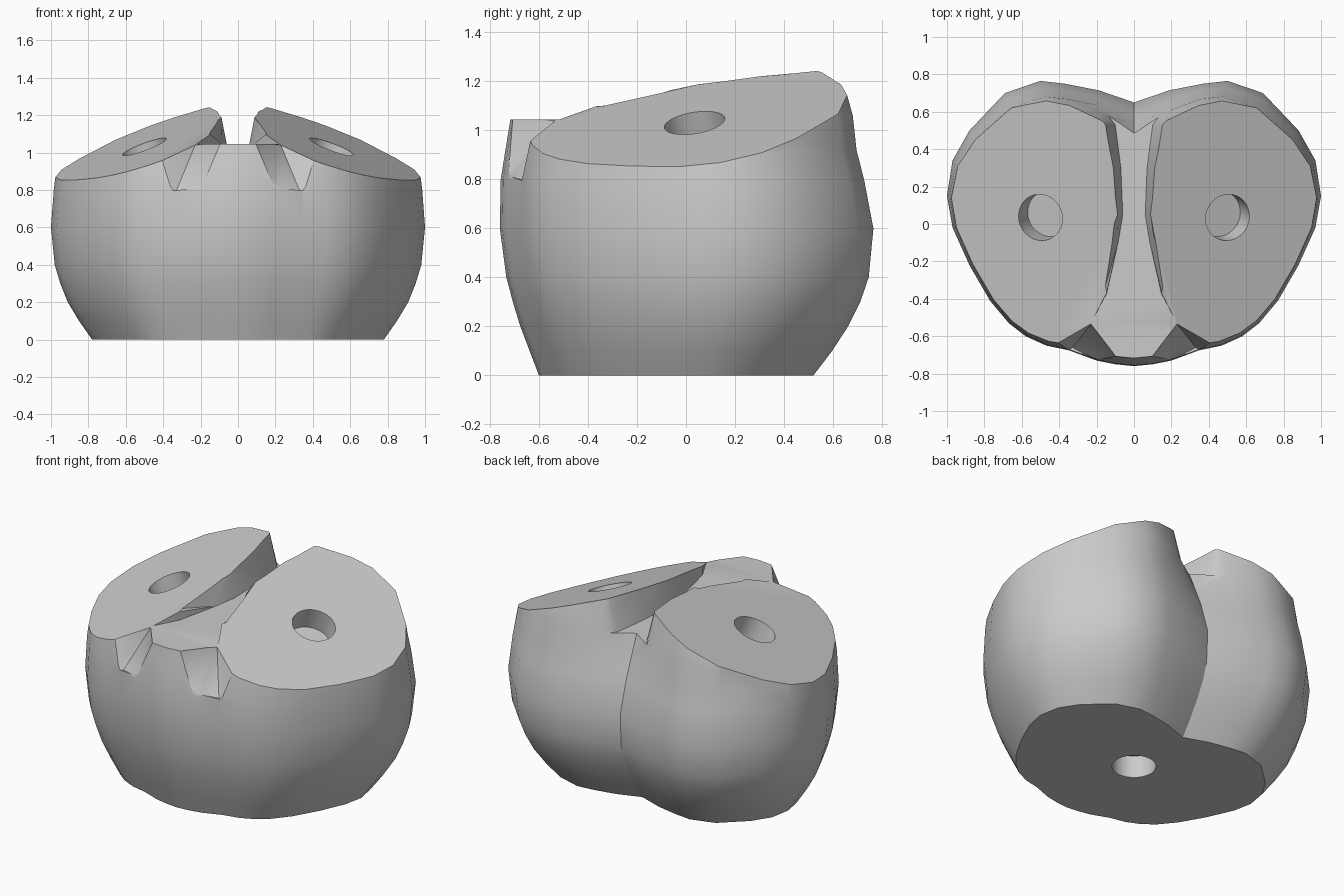
import bpy, bmesh
from mathutils import Vector

if "Cube" in bpy.data.objects:
    bpy.data.objects.remove(bpy.data.objects["Cube"], do_unlink=True)

grey = bpy.data.materials.new("plain grey")
grey.use_nodes = True
grey.diffuse_color = (0.6, 0.6, 0.6, 1)
grey.node_tree.nodes["Principled BSDF"].inputs["Base Color"].default_value = (0.6, 0.6, 0.6, 1)


def make_object(name, bm):
    bmesh.ops.recalc_face_normals(bm, faces=bm.faces)
    mesh = bpy.data.meshes.new(name)
    bm.to_mesh(mesh)
    bm.free()
    mesh.materials.append(grey)
    obj = bpy.data.objects.new(name, mesh)
    bpy.context.collection.objects.link(obj)
    return obj


def loft(name, rings):
    """Skin closed rings of equal length and cap both ends."""
    bm = bmesh.new()
    loops = [[bm.verts.new(p) for p in ring] for ring in rings]
    n = len(loops[0])
    for a, b in zip(loops, loops[1:]):
        for i in range(n):
            j = (i + 1) % n
            bm.faces.new((a[i], a[j], b[j], b[i]))
    bm.faces.new(loops[0])
    bm.faces.new(loops[-1])
    return make_object(name, bm)


def hull(name, points):
    bm = bmesh.new()
    for p in points:
        bm.verts.new(p)
    bmesh.ops.convex_hull(bm, input=bm.verts)
    return make_object(name, bm)


def bore(name, centre, axis, depth, radius=0.125):
    """Blind round hole, sunk along the axis from the centre."""
    axis = Vector(axis).normalized()
    bm = bmesh.new()
    bmesh.ops.create_cone(bm, cap_ends=True, segments=32, radius1=radius,
                          radius2=radius, depth=2 * depth)
    obj = make_object(name, bm)
    obj.location = centre
    obj.rotation_mode = "QUATERNION"
    obj.rotation_quaternion = axis.to_track_quat("Z", "Y")
    return obj


# Heart-shaped body: half outline from front to back, scaled at each height
outline = [(0, -0.76), (0.1, -0.75), (0.2, -0.73), (0.35, -0.675), (0.47, -0.65),
           (0.58, -0.6), (0.67, -0.53), (0.77, -0.41), (0.88, -0.22), (0.97, -0.02),
           (1.0, 0.15), (0.97, 0.34), (0.88, 0.5), (0.69, 0.7), (0.5, 0.765), (0.37, 0.75)]
# height, width scale, front scale, back scale, y of the rear crease
levels = [(0, 0.78, 0.79, 0.68, 0.43), (0.1, 0.85, 0.84, 0.78, 0.5),
          (0.2, 0.91, 0.89, 0.865, 0.56), (0.3, 0.95, 0.93, 0.93, 0.61),
          (0.4, 0.98, 0.965, 0.975, 0.64), (0.6, 1.0, 1.0, 1.0, 0.65),
          (0.8, 0.985, 0.995, 0.95, 0.59), (0.92, 0.97, 0.97, 0.91, 0.54),
          (1.06, 0.95, 0.94, 0.89, 0.48), (1.2, 0.93, 0.92, 0.84, 0.44),
          (1.45, 0.88, 0.88, 0.75, 0.38)]
rings = []
for z, sx, front, back, crease in levels:
    half = [(x * sx, y * (front if y < 0 else back), z) for x, y in outline]
    lobe_y = half[-1][1]
    half.append((0.19 * sx, crease + 0.65 * (lobe_y - crease), z))
    half.append((0, crease, z))
    rings.append(half + [(-x, y, z) for x, y, z in half[-2:0:-1]])
body = loft("body", rings)

cutters = []
# Central channel: y, half width at the floor, half width at the rim
sections = [(-0.95, 0.32, 0.32), (-0.53, 0.23, 0.23), (-0.37, 0.145, 0.15),
            (-0.1, 0.085, 0.13), (0.05, 0.06, 0.09), (0.3, 0.07, 0.105),
            (0.53, 0.1, 0.14), (0.95, 0.42, 0.46)]
channel = []
for y, floor, rim in sections:
    top = floor + (rim - floor) * 3
    channel.append([(-floor, y, 1.045), (floor, y, 1.045), (top, y, 1.5), (-top, y, 1.5)])
cutters.append(loft("channel_cutter", channel))


def top_height(x, y):
    return 1.213 - 0.376 * x + 0.163 * y


for side, label in ((1, "left"), (-1, "right")):
    # Sloping flat top of each lobe
    corners = [(x, y) for x in (0, 1.3) for y in (-1, 1)]
    cutters.append(hull(label + "_slope_cutter",
                        [(side * x, y, top_height(x, y)) for x, y in corners]
                        + [(side * x, y, 2) for x, y in corners]))
    # Slanted notch at the front, between the tongue and the lobe
    notch = [(0.08, -0.73, 1.042), (0.23, -0.535, 1.037), (0.33, -0.66, 0.795),
             (0.18, -0.74, 0.82), (0.08, -0.73, 1.2), (0.08, -0.9, 1.1),
             (0.23, -0.535, 1.2), (0.57, -0.7, 1.2), (0.57, -0.7, 0.97), (0.45, -0.76, 0.8)]
    cutters.append(hull(label + "_notch_cutter", [(side * x, y, z) for x, y, z in notch]))
    # Round socket square to the slope
    cutters.append(bore(label + "_socket_cutter", (side * 0.5, 0.035, top_height(0.5, 0.035)),
                        (side * 0.376, -0.163, 1), 0.14))
# Round socket in the base
cutters.append(bore("base_socket_cutter", (0, 0, 0), (0, 0, 1), 0.14))

bpy.ops.object.select_all(action="DESELECT")
bpy.context.view_layer.objects.active = body
body.select_set(True)
for cutter in cutters:
    mod = body.modifiers.new(cutter.name, "BOOLEAN")
    mod.operation = "DIFFERENCE"
    mod.solver = "EXACT"
    mod.object = cutter
    bpy.ops.object.modifier_apply(modifier=mod.name)
for cutter in cutters:
    bpy.data.objects.remove(cutter, do_unlink=True)
bpy.ops.object.shade_smooth_by_angle(angle=0.52)
